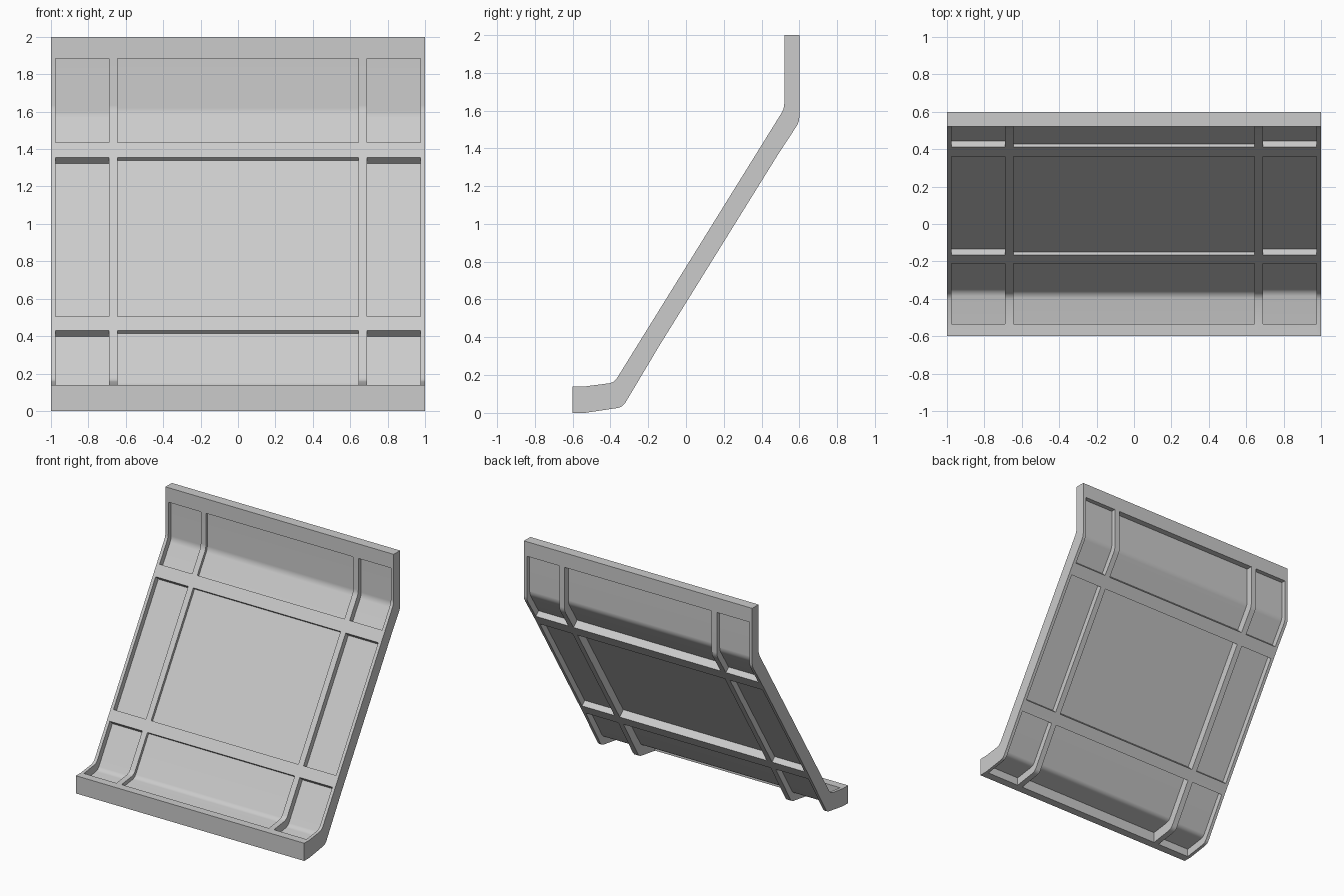
import bpy, bmesh, math
from mathutils import Vector

cube = bpy.data.objects.get("Cube")
if cube:
    bpy.data.objects.remove(cube, do_unlink=True)

grey = bpy.data.materials.new("light_grey")
grey.use_nodes = True
grey.diffuse_color = (0.6, 0.6, 0.6, 1)
grey.node_tree.nodes["Principled BSDF"].inputs["Base Color"].default_value = (0.6, 0.6, 0.6, 1)


def pair(fy, fz, by, bz):
    """One cross-section station: front point and back point."""
    return Vector((fy, fz)), Vector((by, bz))


def on_slope(z):
    """Station on the sloped part, at a given front height."""
    y = -0.38 + (z - 0.16) * 0.9 / 1.45
    return pair(y, z, y + 0.074, z - 0.07)


def fillet(prev, corner, nxt, r=0.025):
    """Replace a bend by three stations that round it slightly."""
    sides = []
    for p, c, n in zip(prev, corner, nxt):
        a = c + (p - c).normalized() * r
        b = c + (n - c).normalized() * r
        sides.append((a, a * 0.25 + c * 0.5 + b * 0.25, b))
    return list(zip(*sides))


# Cross-section of the panel, from the front lip up to the top edge
lip = pair(-0.60, 0.14, -0.60, 0.0)
floor = pair(-0.535, 0.14, -0.535, 0.0)
low_bend = pair(-0.38, 0.16, -0.335, 0.03)
bars = [on_slope(z) for z in (0.43, 0.505, 1.355, 1.435)]
top_bend = pair(0.52, 1.61, 0.60, 1.54)
rim = pair(0.52, 1.885, 0.60, 1.885)
top = pair(0.52, 2.0, 0.60, 2.0)
stations = ([lip, floor] + fillet(floor, low_bend, bars[0]) + bars
            + fillet(bars[3], top_bend, rim) + [rim, top])

half = [0.645, 0.69, 0.975, 1.0]
columns = [-x for x in reversed(half)] + half

# Openings of the frame, as ranges of grid cells
row_spans = {"lower": range(1, 5), "middle": range(6, 7), "upper": range(8, 12)}
col_spans = {"right": 1, "centre": 3, "left": 5}


def build(name, cells, t0, t1):
    """Closed solid over a set of grid cells, between two depth fractions."""
    cells = set(cells)
    bm = bmesh.new()
    verts = {}

    def v(i, j, t):
        if (i, j, t) not in verts:
            f, b = stations[j]
            p = f.lerp(b, t)
            verts[i, j, t] = bm.verts.new((columns[i], p.x, p.y))
        return verts[i, j, t]

    for i, j in cells:
        ring = [(i, j), (i + 1, j), (i + 1, j + 1), (i, j + 1)]
        beside = [(i, j - 1), (i + 1, j), (i, j + 1), (i - 1, j)]
        bm.faces.new([v(*c, t0) for c in ring])
        bm.faces.new([v(*c, t1) for c in reversed(ring)])
        for k in range(4):
            if beside[k] not in cells:
                a, b = ring[k], ring[(k + 1) % 4]
                bm.faces.new([v(*b, t0), v(*a, t0), v(*a, t1), v(*b, t1)])
    bmesh.ops.recalc_face_normals(bm, faces=bm.faces)
    mesh = bpy.data.meshes.new(name)
    bm.to_mesh(mesh)
    bm.free()
    mesh.materials.append(grey)
    obj = bpy.data.objects.new(name, mesh)
    bpy.context.collection.objects.link(obj)
    bpy.ops.object.select_all(action='DESELECT')
    obj.select_set(True)
    bpy.context.view_layer.objects.active = obj
    bpy.ops.object.shade_smooth_by_angle(angle=math.radians(40))
    weighted = obj.modifiers.new("even_shading", 'WEIGHTED_NORMAL')
    weighted.keep_sharp = True


# Thin recessed panels; the centre column sits nearer the front
openings = set()
for row, js in row_spans.items():
    for col, i in col_spans.items():
        cells = [(i, j) for j in js]
        openings.update(cells)
        t0, t1 = (0.22, 0.40) if col == "centre" else (0.45, 0.55)
        build(f"{row}_{col}_panel", cells, t0, t1)

# Frame of bars around the panels
every = {(i, j) for i in range(len(columns) - 1) for j in range(len(stations) - 1)}
build("frame", every - openings, 0.0, 1.0)
